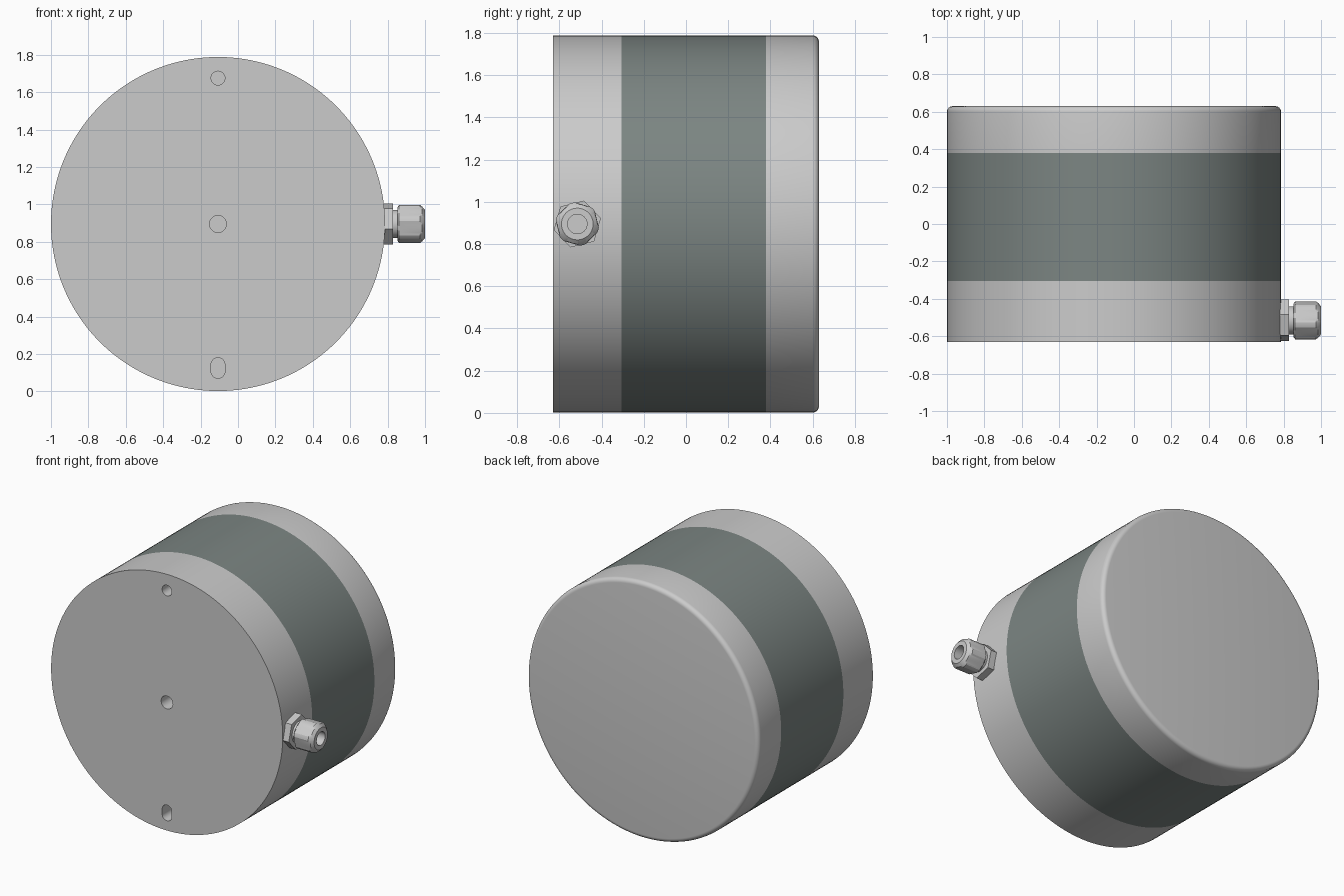
import bpy, bmesh
from math import sin, cos, pi, radians

if "Cube" in bpy.data.objects:
    bpy.data.objects.remove(bpy.data.objects["Cube"])

CX, CZ, R = -0.107, 0.895, 0.893      # housing axis (along y) and radius
GY = -0.515                           # cable gland axis (along x)


def circle(r, n=160):
    return [(r * cos(2 * pi * i / n), r * sin(2 * pi * i / n)) for i in range(n)]


def hexagon(r, turn):
    return [(r * cos(turn + i * pi / 3), r * sin(turn + i * pi / 3)) for i in range(6)]


def flatted(r, flat, turn, n=96):
    """Circle of radius r with six flats at distance flat from the axis."""
    pts = []
    for i in range(n):
        a = 2 * pi * i / n
        d = (a + pi / 6) % (pi / 3) - pi / 6
        q = min(r, flat / cos(d))
        pts.append((q * cos(a + turn), q * sin(a + turn)))
    return pts


def slot(r, half, n=24):
    return [(r * cos(pi * i / n), half + r * sin(pi * i / n)) for i in range(n + 1)] + \
           [(-r * cos(pi * i / n), -half - r * sin(pi * i / n)) for i in range(n + 1)]


def loft(name, axis, centre, rings, caps=True):
    """Skin a list of (position along axis, outline) rings."""
    bm = bmesh.new()
    loops = []
    for t, outline in rings:
        loop = []
        for u, v in outline:
            u, v = u + centre[0], v + centre[1]
            loop.append(bm.verts.new((u, t, v) if axis == 'Y' else (t, u, v)))
        loops.append(loop)
    for a, b in zip(loops, loops[1:]):
        for i in range(len(a)):
            j = (i + 1) % len(a)
            bm.faces.new((a[i], a[j], b[j], b[i]))
    if caps:
        bm.faces.new(loops[0])
        bm.faces.new(loops[-1])
    bmesh.ops.recalc_face_normals(bm, faces=bm.faces[:])
    mesh = bpy.data.meshes.new(name)
    bm.to_mesh(mesh)
    bm.free()
    ob = bpy.data.objects.new(name, mesh)
    bpy.context.collection.objects.link(ob)
    return ob


def select(ob):
    bpy.ops.object.select_all(action='DESELECT')
    ob.select_set(True)
    bpy.context.view_layer.objects.active = ob


def smooth(ob, angle=20):
    select(ob)
    bpy.ops.object.shade_smooth_by_angle(angle=radians(angle))


# Front housing section with its mounting holes
front = loft("front_housing", 'Y', (CX, CZ), [(-0.63, circle(R)), (-0.305, circle(R))])
holes = [("top_hole", 1.675, circle(0.037, 32)),
         ("centre_hole", CZ, circle(0.045, 32)),
         ("bottom_slot", 0.125, slot(0.037, 0.018))]
for name, z, outline in holes:
    cutter = loft(name + "_cutter", 'Y', (CX, z), [(-0.7, outline), (-0.48, outline)])
    select(front)
    mod = front.modifiers.new(name, 'BOOLEAN')
    mod.operation = 'DIFFERENCE'
    mod.solver = 'EXACT'
    mod.object = cutter
    bpy.ops.object.modifier_apply(modifier=mod.name)
    bpy.data.objects.remove(cutter)
smooth(front)

# Coloured centre band
band = loft("centre_band", 'Y', (CX, CZ), [(-0.305, circle(R)), (0.38, circle(R))], caps=False)
mat = bpy.data.materials.new("grey_green")
mat.diffuse_color = (0.20, 0.235, 0.225, 1)
mat.use_nodes = True
mat.node_tree.nodes["Principled BSDF"].inputs["Base Color"].default_value = mat.diffuse_color
band.data.materials.append(mat)
smooth(band)

# Rear cover with rounded rim
F = 0.03
rim = [(0.63 - F + F * sin(k * pi / 12), circle(R - F + F * cos(k * pi / 12))) for k in range(7)]
rear = loft("rear_cover", 'Y', (CX, CZ), [(0.38, circle(R))] + rim)
smooth(rear)

# Cable gland: lock nut, neck and clamping cap with cable bore
nut_turn = radians(14)
nut = loft("gland_nut", 'X', (GY, CZ),
           [(0.765, hexagon(0.115, nut_turn)), (0.83, hexagon(0.115, nut_turn))])
smooth(nut)
neck = loft("gland_neck", 'X', (GY, CZ), [(0.82, circle(0.075, 48)), (0.88, circle(0.075, 48))])
smooth(neck)


def cap_ring(r):
    return flatted(r, 0.103 * cos(radians(22.5)), nut_turn)


cap = loft("gland_cap", 'X', (GY, CZ),
           [(0.853, cap_ring(0.09)), (0.862, cap_ring(0.103)), (0.972, cap_ring(0.103)),
            (0.984, cap_ring(0.094)), (1.0, cap_ring(0.075)),
            (1.0, cap_ring(0.046)), (0.89, cap_ring(0.046))])
smooth(cap)
